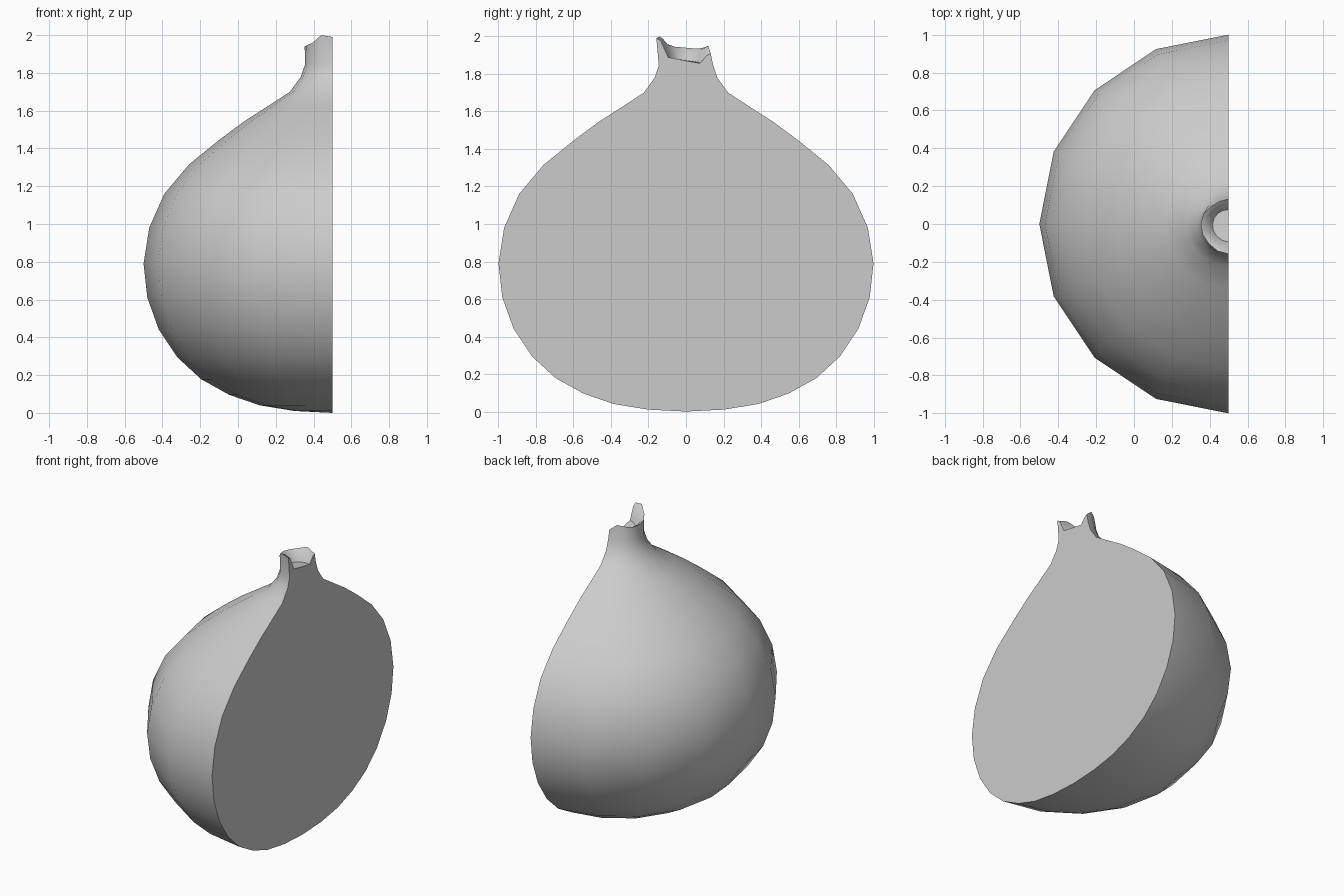
import bpy, bmesh
from math import sin, cos, pi, radians

if "Cube" in bpy.data.objects:
    bpy.data.objects.remove(bpy.data.objects["Cube"])

CUT_X, COLS = 0.5, 8   # half of a 16-sided turned shape, cut at x = 0.5

# outer skin profile: radius, height
profile = [(0.20, 0.01), (0.385, 0.04), (0.545, 0.095), (0.695, 0.178), (0.82, 0.293),
           (0.92, 0.443), (0.98, 0.61), (1.0, 0.79), (0.97, 0.98), (0.89, 1.16),
           (0.76, 1.315), (0.60, 1.445), (0.465, 1.545), (0.34, 1.625), (0.225, 1.70),
           (0.167, 1.78), (0.145, 1.845)]
# torn rim: radius and height for each column, from +y round to -y
rim = [(0.132, 1.91), (0.128, 1.95), (0.130, 1.94), (0.143, 1.935), (0.147, 1.94),
       (0.148, 1.945), (0.148, 1.96), (0.155, 2.0), (0.158, 1.99)]

bm = bmesh.new()


def point(col, r, z):
    a = pi / 2 + pi * col / COLS
    return bm.verts.new((CUT_X + r * cos(a), r * sin(a), z))


def ring(pairs):
    return [point(c, r, z) for c, (r, z) in enumerate(pairs)]


# skin, neck, rim lip and hollow inside the stem
rings = [ring([p] * (COLS + 1)) for p in profile]
rings.append(ring(rim))
rings.append(ring([(r - 0.022, z - 0.012) for r, z in rim]))
rings.append(ring([(0.075 + 0.0025 * c, 1.857 + 0.004 * c) for c in range(COLS + 1)]))
for lo, hi in zip(rings, rings[1:]):
    for c in range(COLS):
        bm.faces.new((lo[c], lo[c + 1], hi[c + 1], hi[c]))

# base and hollow floor
bottom = bm.verts.new((CUT_X, 0, 0))
floor = bm.verts.new((CUT_X, -0.01, 1.872))
for c in range(COLS):
    bm.faces.new((bottom, rings[0][c + 1], rings[0][c]))
    bm.faces.new((floor, rings[-1][c], rings[-1][c + 1]))

# flat cut face
outline = [bottom] + [r[0] for r in rings] + [floor] + [r[-1] for r in reversed(rings)]
bm.faces.new(outline)
bmesh.ops.recalc_face_normals(bm, faces=bm.faces)

mesh = bpy.data.meshes.new("bulb_half")
bm.to_mesh(mesh)
bm.free()
obj = bpy.data.objects.new("bulb_half", mesh)
bpy.context.collection.objects.link(obj)
bpy.context.view_layer.objects.active = obj
obj.select_set(True)
bpy.ops.object.shade_smooth_by_angle(angle=radians(40))
